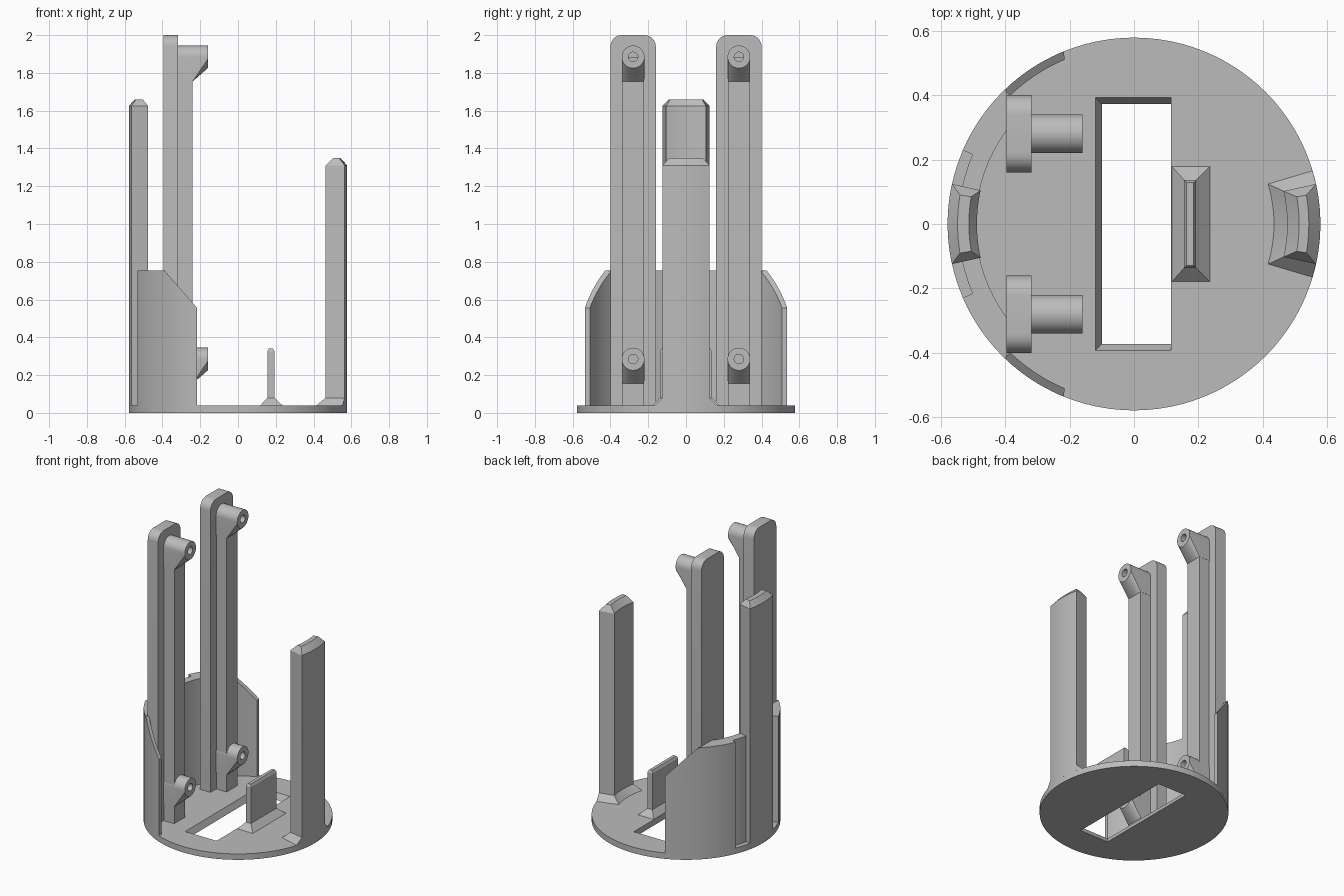
import bpy, bmesh
from math import sin, cos, pi, radians

if "Cube" in bpy.data.objects:
    bpy.data.objects.remove(bpy.data.objects["Cube"])

grey = bpy.data.materials.new("plain grey")
grey.use_nodes = True
COLOUR = (0.5, 0.5, 0.5, 1)
grey.diffuse_color = COLOUR
grey.node_tree.nodes["Principled BSDF"].inputs["Base Color"].default_value = COLOUR

R = 0.578      # outer radius of the stand
FLOOR = 0.04   # top of the base plate


def loft(name, loops, smooth=True):
    """Skin a stack of matching point loops and cap both ends."""
    bm = bmesh.new()
    rings = [[bm.verts.new(p) for p in loop] for loop in loops]
    for a, b in zip(rings, rings[1:]):
        for i in range(len(a)):
            j = (i + 1) % len(a)
            bm.faces.new((a[i], a[j], b[j], b[i]))
    bm.faces.new(rings[0])
    bm.faces.new(rings[-1])
    bmesh.ops.recalc_face_normals(bm, faces=bm.faces)
    mesh = bpy.data.meshes.new(name)
    bm.to_mesh(mesh)
    bm.free()
    ob = bpy.data.objects.new(name, mesh)
    bpy.context.collection.objects.link(ob)
    mesh.materials.append(grey)
    bpy.ops.object.select_all(action="DESELECT")
    ob.select_set(True)
    bpy.context.view_layer.objects.active = ob
    if smooth:
        bpy.ops.object.shade_smooth_by_angle(angle=radians(25))
    return ob


def arc(r, a0, a1, n=12):
    """Plan points on an arc, angles in degrees."""
    steps = [radians(a0 + (a1 - a0) * i / n) for i in range(n + 1)]
    return [(r * cos(a), r * sin(a)) for a in steps]


def at(z, plan):
    return [(x, y, z) for x, y in plan]


def rect(x0, x1, y, z):
    return [(x0, -y, z), (x1, -y, z), (x1, y, z), (x0, y, z)]


def sector(mid, half, r0, r1, z):
    return at(z, arc(r0, mid - half, mid + half) + arc(r1, mid + half, mid - half))


# Round base plate with a chamfered slot
circle = arc(R, 0, 360, 96)[:-1]
plate = loft("base_plate", [at(0, circle), at(FLOOR, circle)], smooth=False)
cutter = loft("slot_cutter", [rect(-0.10, 0.115, 0.372, -0.02),
                              rect(-0.10, 0.115, 0.372, 0.0),
                              rect(-0.12, 0.115, 0.393, FLOOR),
                              rect(-0.12, 0.115, 0.393, 0.08)], smooth=False)
cutter.hide_render = True
cut = plate.modifiers.new("slot", "BOOLEAN")
cut.operation = "DIFFERENCE"
cut.solver = "EXACT"
cut.object = cutter
bpy.ops.object.select_all(action="DESELECT")
bpy.context.view_layer.objects.active = plate
plate.select_set(True)
bpy.ops.object.modifier_apply(modifier=cut.name)
bpy.data.objects.remove(cutter)
bpy.ops.object.shade_smooth_by_angle(angle=radians(25))

# Upright tab with a flared foot
loft("tab", [rect(0.118, 0.235, 0.178, FLOOR), rect(0.155, 0.193, 0.137, 0.08),
             rect(0.155, 0.193, 0.137, 0.325), rect(0.163, 0.185, 0.129, 0.34)])

# Two curved side posts with bevelled tops
loft("left_post", [sector(0, 16.6, 0.434, R, FLOOR), sector(0, 12.4, 0.475, R, 0.08),
                   sector(0, 12.4, 0.475, R, 1.31), sector(0, 9.5, 0.512, 0.542, 1.35)])
loft("right_post", [sector(180, 12.4, 0.487, R, 0.02), sector(180, 12.4, 0.487, R, 1.625),
                    sector(180, 9.5, 0.512, 0.547, 1.66)])

# Thick curved wall, recessed on the outside beside the right post
WALL = 0.755
back = -0.395
half = arc(0.545, 180, 156.7) + arc(R, 156.7, 133.5) + [(back, 0.405), (back, 0.29)]
half += arc(0.49, 143.7, 180)
outline = half[:-1] + [(x, -y) for x, y in reversed(half)][:-1]
# The outline runs outside, then inside, so split it into two mirrored halves
for side, label in ((1, "back"), (-1, "front")):
    plan = [(x, y * side) for x, y in half]
    loft(label + "_thick_wall", [at(0.02, plan), at(WALL, plan)])

    # Thin wall end with a sloping top
    plan = [(x, y * side) for x, y in arc(R, 134, 112) + arc(0.553, 113, 134)]
    slope = [(x, y, min(WALL, WALL - (x + 0.39) * 1.15)) for x, y in plan]
    loft(label + "_thin_wall", [at(0.02, plan), slope])

    # Tall rail: flange with rounded top corners
    mid = side * 0.28
    w, r, top = 0.12, 0.06, 2.0
    outline = [(-w, 0.02), (w, 0.02)]
    outline += [(w - r + y, top - r + z) for y, z in arc(r, 0, 90, 8)]
    outline += [(r - w + y, top - r + z) for y, z in arc(r, 90, 180, 8)]
    loft(label + "_rail", [[(x, mid + y, z) for y, z in outline] for x in (back, -0.318)])

    # Rib along the rail
    rib = [(-0.33, mid - 0.058), (-0.24, mid - 0.058), (-0.24, mid + 0.058), (-0.33, mid + 0.058)]
    loft(label + "_rib", [at(0.02, rib), at(1.885, rib)])

    # Hollow pegs, each braced underneath
    for z, place in ((0.285, "lower"), (1.885, "upper")):
        ring = arc(1, 0, 360, 32)[:-1]

        def hoop(x, r):
            return [(x, mid + r * c, z + r * s) for c, s in ring]
        brace = [(-0.24, mid + 0.06 * c, z + (0.06 * s if s > -0.01 else -0.13)) for c, s in ring]
        root = [(-0.33, y, h) for _, y, h in brace]
        loft(f"{label}_{place}_peg", [root, brace, hoop(-0.16, 0.06),
                                      hoop(-0.16, 0.025), hoop(-0.25, 0.025)])
